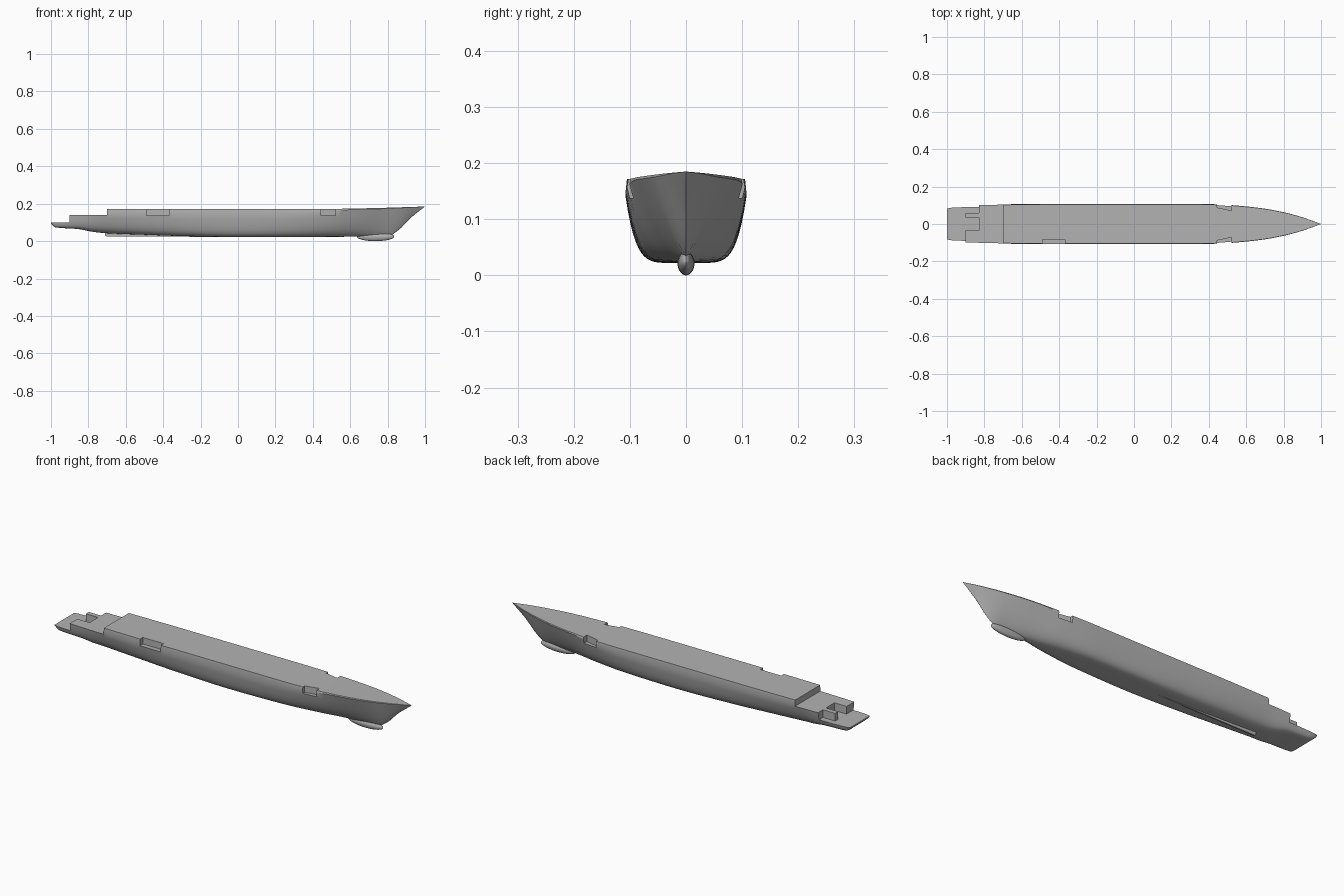
import bpy, bmesh, math
from mathutils import Vector

if "Cube" in bpy.data.objects:
    bpy.data.objects.remove(bpy.data.objects["Cube"])

grey = bpy.data.materials.new("hull_grey")
grey.use_nodes = True
COLOUR = (0.45, 0.45, 0.45, 1)
grey.diffuse_color = COLOUR
grey.node_tree.nodes["Principled BSDF"].inputs["Base Color"].default_value = COLOUR


def curve(points):
    """Monotone smooth interpolation through (x, value) pairs."""
    xs, vs = zip(*points)
    d = [(vs[i + 1] - vs[i]) / (xs[i + 1] - xs[i]) for i in range(len(xs) - 1)]
    m = [d[0]] + [2 * a * b / (a + b) if a * b > 0 else 0 for a, b in zip(d, d[1:])] + [d[-1]]

    def f(x):
        i = max(k for k in range(len(d)) if xs[k] <= x + 1e-9)
        h = xs[i + 1] - xs[i]
        t = (x - xs[i]) / h
        return ((1 + 2 * t) * (1 - t) ** 2 * vs[i] + t * (1 - t) ** 2 * h * m[i]
                + t * t * (3 - 2 * t) * vs[i + 1] + t * t * (t - 1) * h * m[i + 1])
    return f


# Hull lines along the length: beam, keel, deck, fullness and knuckle height
beam = curve([(-1, .092), (-.9, .099), (-.8, .103), (-.7, .105), (-.4, .108), (.3, .108),
              (.45, .105), (.6, .094), (.7, .082), (.8, .063), (.9, .036), (1, 0)])
keel = curve([(-1, .092), (-.975, .073), (-.85, .064), (-.78, .05), (-.7, .042), (-.5, .034),
              (-.3, .027), (0, .022), (.7, .024), (.81, .03), (.86, .06), (.92, .121), (1, .185)])
deck = curve([(-1, .172), (.45, .172), (.7, .176), (1, .185)])
power = curve([(-1, .06), (-.85, .12), (-.7, .24), (-.4, .2), (0, .16), (.3, .2),
               (.5, .32), (.65, .55), (.8, .8), (1, .85)])
knuckle = curve([(-1, .8), (.2, .8), (.65, .97), (1, .97)])


def make_object(name, bm):
    bmesh.ops.recalc_face_normals(bm, faces=bm.faces)
    mesh = bpy.data.meshes.new(name)
    bm.to_mesh(mesh)
    bm.free()
    mesh.materials.append(grey)
    obj = bpy.data.objects.new(name, mesh)
    bpy.context.collection.objects.link(obj)
    return obj


def activate(obj):
    bpy.ops.object.select_all(action='DESELECT')
    obj.select_set(True)
    bpy.context.view_layer.objects.active = obj


# Hull lofted through cross-sections
bm = bmesh.new()
rings, N, STEPS = [], 16, 80
stations = sorted([-1 + 2 * i / STEPS for i in range(STEPS + 1)] + [.985, -.985])
for x in stations:
    b, zk, zt = beam(x), keel(x), deck(x)
    half = []
    for k in range(N + 1):
        s = (k / N) ** 4
        half.append((b * s ** power(x) if k else 0, zk + (zt - zk) * knuckle(x) * s))
    half.append((b * .975, zt))
    ring = [(-y, z) for y, z in reversed(half[1:])] + half
    rings.append([bm.verts.new((x, y, z)) for y, z in ring])
for a, b in zip(rings, rings[1:]):
    for i in range(len(a)):
        j = (i + 1) % len(a)
        bm.faces.new((a[i], a[j], b[j], b[i]))
bm.faces.new(rings[0])
bmesh.ops.remove_doubles(bm, verts=bm.verts, dist=.00005)
bmesh.ops.dissolve_degenerate(bm, edges=bm.edges, dist=.00001)
hull = make_object("hull", bm)


def cut(x0, x1, y0, y1, z, slant=0):
    """Remove everything above z inside a box; slant shifts the y0 side at x1."""
    bm = bmesh.new()
    plan = [(x0, y0), (x1, y0 + slant), (x1, y1), (x0, y1)]
    face = bm.faces.new([bm.verts.new((x, y, z)) for x, y in plan])
    top = bmesh.ops.extrude_face_region(bm, geom=[face])["geom"]
    bmesh.ops.translate(bm, vec=Vector((0, 0, .2)),
                        verts=[v for v in top if isinstance(v, bmesh.types.BMVert)])
    cutter = make_object("cutter", bm)
    cutter.hide_render = True
    mod = hull.modifiers.new("cut", 'BOOLEAN')
    mod.operation, mod.solver, mod.object = 'DIFFERENCE', 'EXACT', cutter
    activate(hull)
    bpy.ops.object.modifier_apply(modifier=mod.name)
    bpy.data.objects.remove(cutter)


# Stepped stern decks with their recesses
cut(-1.1, -.70, -.2, .2, .14)
cut(-1.1, -.90, -.2, .2, .10)
cut(-.95, -.83, -.035, .035, .10)
cut(-.95, -.83, .06, .2, .10)
# Boat bays in the sides
cut(-.49, -.37, -.083, -.2, .138)
for side in (-1, 1):
    cut(.445, .52, side * .088, side * .2, .138, -side * .016)

# Bow bulb
bm = bmesh.new()
bmesh.ops.create_uvsphere(bm, u_segments=32, v_segments=20, radius=1)
for v in bm.verts:
    x, y, z = v.co
    pinch = 1 - .35 * max(z, 0)
    v.co = (.735 + .1 * x, .0155 * y * pinch, .024 + .024 * z)
bulb = make_object("bow_bulb", bm)

# Skeg: thin centreline fin under the stern
bm = bmesh.new()
profile = [(-.05, .023), (-.7, .024), (-.71, .03), (-.71, .05), (-.5, .045), (-.05, .03)]
face = bm.faces.new([bm.verts.new((x, -.004, z)) for x, z in profile])
side = bmesh.ops.extrude_face_region(bm, geom=[face])["geom"]
bmesh.ops.translate(bm, vec=Vector((0, .008, 0)),
                    verts=[v for v in side if isinstance(v, bmesh.types.BMVert)])
skeg = make_object("skeg", bm)

for obj in (hull, bulb, skeg):
    activate(obj)
    bpy.ops.object.shade_smooth_by_angle(angle=math.radians(30))
